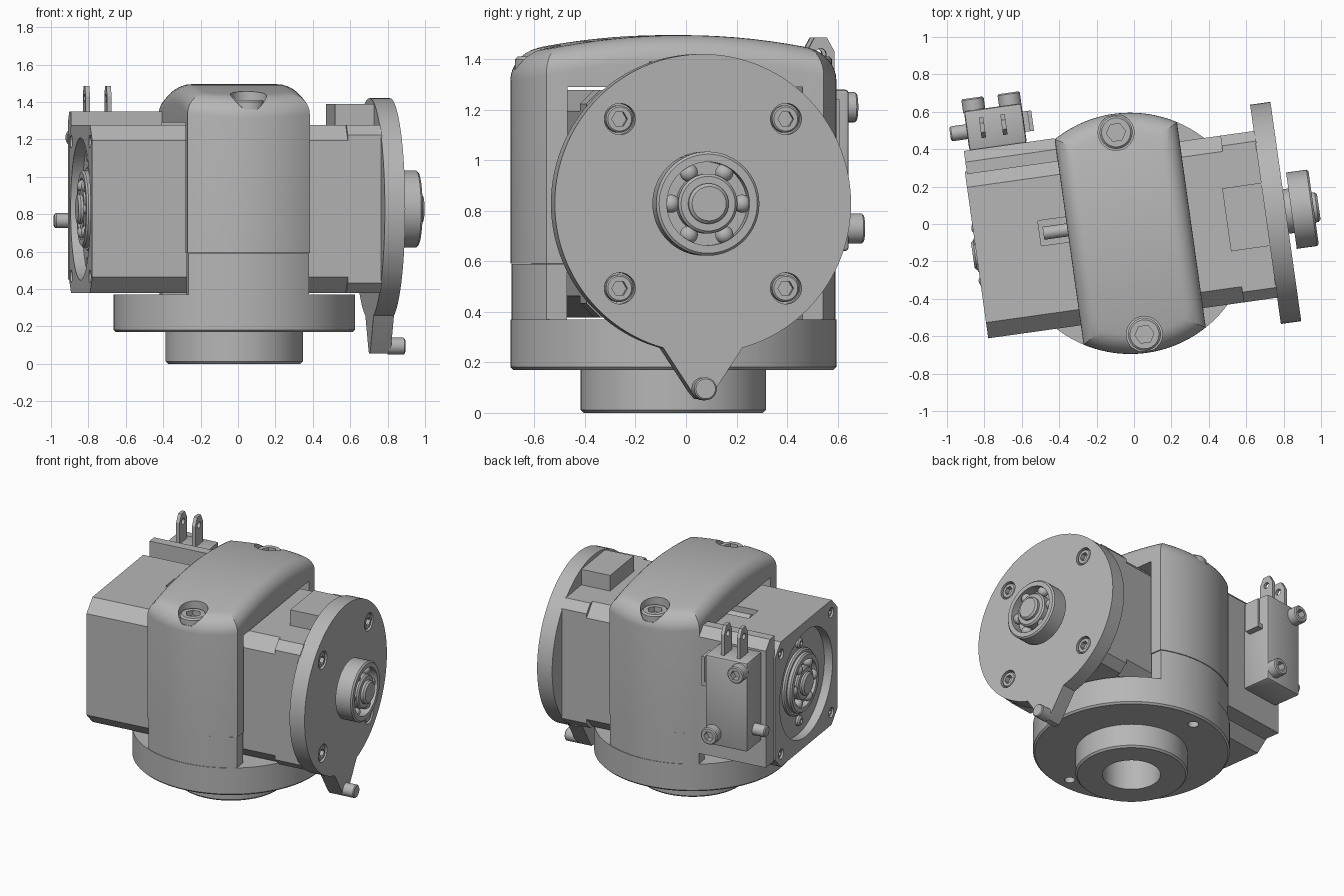
import bpy, bmesh
from math import sin, cos, pi, sqrt, asin, radians
from mathutils import Matrix, Vector

if "Cube" in bpy.data.objects:
    bpy.data.objects.remove(bpy.data.objects["Cube"])

grey = bpy.data.materials.new("machined grey")
grey.use_nodes = True
grey.diffuse_color = (0.47, 0.47, 0.47, 1)
grey.node_tree.nodes["Principled BSDF"].inputs["Base Color"].default_value = (0.47, 0.47, 0.47, 1)

# The whole mechanism is turned slightly about the base axis
FRAME = Matrix.Translation((-0.02, -0.05, 0)) @ Matrix.Rotation(radians(8), 4, 'Z')
AXIS = 0.828          # height of the motor shaft
U, V, Z = Vector((1, 0, 0)), Vector((0, 1, 0)), Vector((0, 0, 1))


def finish(name, bm):
    bmesh.ops.remove_doubles(bm, verts=bm.verts, dist=1e-5)
    bmesh.ops.recalc_face_normals(bm, faces=bm.faces)
    mesh = bpy.data.meshes.new(name)
    bm.to_mesh(mesh)
    bm.free()
    mesh.materials.append(grey)
    obj = bpy.data.objects.new(name, mesh)
    bpy.context.collection.objects.link(obj)
    obj.matrix_world = FRAME
    return obj


def lathe(name, profile, origin, axis, steps=64):
    """Closed (radius, height) profile turned about an axis."""
    bm = bmesh.new()
    vs = [bm.verts.new((r, 0, h)) for r, h in profile]
    edges = [bm.edges.new((vs[i - 1], vs[i])) for i in range(len(vs))
             if profile[i - 1][0] + profile[i][0] > 0]
    bmesh.ops.spin(bm, geom=vs + edges, cent=(0, 0, 0), axis=Z, angle=2 * pi,
                   steps=steps, use_merge=True)
    turn = axis.to_track_quat('Z', 'Y').to_matrix().to_4x4()
    bm.transform(Matrix.Translation(origin) @ turn)
    return finish(name, bm)


def rod(name, origin, axis, r, length, steps=48, c=0.0):
    prof = [(0, 0), (r, 0), (r, length - c), (r - c, length), (0, length)]
    return lathe(name, prof if c else prof[:3] + prof[4:], origin, axis, steps)


def tube(name, origin, axis, r_in, r_out, length, c=0.01):
    return lathe(name, [(r_in, 0), (r_out, 0), (r_out, length - c), (r_out - c, length),
                        (r_in, length)], origin, axis)


def prism(name, outline, u0, u1):
    """Outline in (side, height) pushed along the shaft direction."""
    bm = bmesh.new()
    a, b = ([bm.verts.new((u, v, z)) for v, z in outline] for u in (u0, u1))
    bm.faces.new(a)
    bm.faces.new(b)
    for i in range(len(a)):
        bm.faces.new((a[i - 1], a[i], b[i], b[i - 1]))
    return finish(name, bm)


def box(name, u0, u1, v0, v1, z0, z1):
    return prism(name, [(v0, z0), (v1, z0), (v1, z1), (v0, z1)], u0, u1)


def octagon(h, c):
    k = h - c
    return [(v, AXIS + z) for v, z in ((k, -h), (h, -k), (h, k), (k, h),
                                       (-k, h), (-h, k), (-h, -k), (-k, -h))]


def bake(obj):
    deps = bpy.context.evaluated_depsgraph_get()
    mesh = bpy.data.meshes.new_from_object(obj.evaluated_get(deps))
    obj.modifiers.clear()
    obj.data = mesh


def cut(obj, *tools):
    for t in tools:
        m = obj.modifiers.new("cut", 'BOOLEAN')
        m.operation, m.solver, m.object = 'DIFFERENCE', 'EXACT', t
    bake(obj)
    for t in tools:
        bpy.data.objects.remove(t)
    return obj


def soften(obj, width):
    m = obj.modifiers.new("soft edges", 'BEVEL')
    m.width, m.segments, m.limit_method = width, 2, 'ANGLE'
    bake(obj)
    return obj


def socket_screw(name, origin, axis, r, length):
    o = Vector(origin)
    head = rod(name, o, axis, r, length, 32, r * 0.12)
    return cut(head, rod("hex", o + axis * length * 0.4, axis, r * 0.58, length, 6))


def lens(R, w, arc=14, straight=14):
    """Half widths of a disc trimmed to a band."""
    a, vc = asin(w / R), sqrt(R * R - w * w)
    end = [(R * cos(a * i / arc), R * sin(a * i / arc)) for i in range(arc)]
    mid = [(vc * (1 - 2 * i / straight), w) for i in range(straight + 1)]
    return end + mid + [(-v, h) for v, h in reversed(end)]


def lens_loft(name, R, w, levels, dome):
    """Stack of inset lens rings, with a crowned top."""
    bm, rings = bmesh.new(), []
    for inset, z, crown in levels:
        pts = lens(R - inset, w - inset)
        rings.append([[bm.verts.new((s * h, v, z + crown * dome * (1 - (v / 0.56) ** 2)))
                       for v, h in pts] for s in (1, -1)])
    n = len(rings[0][0])
    for i in range(n - 1):
        for lo, hi in zip(rings, rings[1:]):
            for s in (0, 1):
                bm.faces.new((lo[s][i], lo[s][i + 1], hi[s][i + 1], hi[s][i]))
        for r in (rings[0], rings[-1]):
            bm.faces.new((r[0][i], r[0][i + 1], r[1][i + 1], r[1][i]))
    return finish(name, bm)


# Round base with hollow spigot and two screw holes
base = lathe("base", [(0.19, 0), (0.355, 0), (0.367, 0.012), (0.367, 0.17), (0.633, 0.17),
                      (0.645, 0.182), (0.645, 0.37), (0.19, 0.37)], (0, 0, 0), Z, 128)
cut(base, *[rod("hole", (0, s * 0.545, 0.1), Z, 0.035, 0.2, 24) for s in (1, -1)])

# Side posts rising from the base
posts = lens_loft("base_posts", 0.641, 0.325, [(0, 0.36, 0), (0, 0.59, 0)], 0)
cut(posts, box("gap", -1, 1, -0.47, 0.47, 0.3, 0.8))

# Arched yoke over the motor
fillet = [(0.1 * (1 - cos(t)), 1.335 + 0.1 * sin(t), 1) for t in [i * pi / 16 for i in range(9)]]
yoke = lens_loft("yoke", 0.645, 0.33, [(0, 0.592, 0)] + fillet, 0.06)
cut(yoke, box("gap", -1, 1, -0.47, 0.47, 0.3, 1.29),
    *[rod("bore", (0, s * 0.545, 1.36), Z, 0.096, 0.3) for s in (1, -1)])
for s, side in ((1, "back"), (-1, "front")):
    socket_screw("yoke_screw_" + side, (0, s * 0.545, 1.35), Z, 0.088, 0.06)

# Motor body with rear recess, corner holes and top slot
motor = prism("motor_body", octagon(0.45, 0.085), -0.83, 0.55)
corners = [(a, b) for a in (-1, 1) for b in (-1, 1)]
cut(motor, rod("recess", (-0.77, 0, AXIS), -U, 0.38, 0.2, 96),
    box("slot", -0.48, -0.2, 0.0, 0.135, 1.18, 1.4),
    *[rod("hole", (-0.79, a * 0.36, AXIS + b * 0.36), -U, 0.035, 0.2, 24) for a, b in corners])
for a, b in corners:
    socket_screw("rear_screw", (-0.78, a * 0.36, AXIS + b * 0.36), -U, 0.03, 0.04)
rod("slot_pin", (-0.46, 0.065, 1.235), U, 0.035, 0.2, 24)
for s in (1, -1):
    tube("rear_stud", (-0.765, 0, AXIS + s * 0.28), -U, 0.015, 0.035, 0.03)
tube("rear_bearing_seat", (-0.76, 0, AXIS), -U, 0.165, 0.23, 0.035)

# Gearbox section and the pad on top of it
prism("gearbox", octagon(0.45, 0.055), 0.55, 0.735)
box("gearbox_pad", 0.52, 0.735, -0.17, 0.17, 1.25, 1.39)

# Output disc with pointed tail
arc = [radians(-90 + 15.5 + i * 329 / 110) for i in range(111)]
rim = [(0.592 * cos(t), AXIS + 0.592 * sin(t)) for t in arc]
disc = prism("output_disc", rim + [(-0.045, 0.085), (-0.02, 0.055), (0.02, 0.055), (0.045, 0.085)],
             0.73, 0.84)
spots = [(a * 0.332, AXIS + b * 0.335) for a, b in corners]
cut(disc, *[rod("bore", (0.79, v, z), U, 0.062, 0.2, 32) for v, z in spots])
for v, z in spots:
    socket_screw("disc_screw", (0.78, v, z), U, 0.054, 0.055)
rod("tail_pin", (0.83, 0, 0.095), U, 0.045, 0.09, 32, 0.006)


# Ball bearings at both ends of the shaft
def bearing(name, u, axis, length):
    o = Vector((u, 0, AXIS))
    tube(name + "_outer_ring", o, axis, 0.165, 0.206, length)
    tube(name + "_inner_ring", o, axis, 0.08, 0.118, length)
    tube(name + "_web", o, axis, 0.1, 0.19, length * 0.4)
    for i in range(6):
        bm = bmesh.new()
        bmesh.ops.create_uvsphere(bm, u_segments=20, v_segments=12, radius=0.036)
        spot = Vector((0, cos(i * pi / 3), sin(i * pi / 3))) * 0.142
        bm.transform(Matrix.Translation(o + axis * length * 0.62 + spot))
        finish(name + "_ball", bm)


rod("disc_hub", (0.83, 0, AXIS), U, 0.12, 0.045)
bearing("front_bearing", 0.87, U, 0.12)
rod("front_shaft", (0.84, 0, AXIS), U, 0.08, 0.178, 48, 0.012)
bearing("rear_bearing", -0.765, -U, 0.06)
rod("rear_shaft", (-0.76, 0, AXIS), -U, 0.08, 0.09, 48, 0.012)

# Mounting plate for the switch
prism("switch_plate", [(0.435, 0.45), (0.56, 0.45), (0.56, 1.29), (0.5, 1.35), (0.435, 1.35)],
      -0.82, -0.33)

# Switch with screws, button and terminals
soften(box("switch_body", -0.79, -0.48, 0.555, 0.77, 0.64, 1.28), 0.015)
for u, z in ((-0.735, 1.21), (-0.54, 0.73)):
    socket_screw("switch_screw", (u, 0.76, z), V, 0.06, 0.075)
rod("switch_button", (-0.78, 0.66, 0.765), -U, 0.04, 0.1, 32, 0.008)
for u in (-0.704, -0.588):
    blade = prism("terminal", [(0.615, 1.27), (0.725, 1.27), (0.725, 1.43), (0.695, 1.485),
                               (0.645, 1.485), (0.615, 1.43)], u - 0.012, u + 0.012)
    cut(blade, rod("hole", (u - 0.1, 0.67, 1.42), U, 0.022, 0.2, 20))
box("side_terminal_foot", -0.49, -0.44, 0.615, 0.725, 1.03, 1.06)
box("side_terminal", -0.455, -0.433, 0.615, 0.725, 1.03, 1.24)

# Smooth round surfaces while keeping crisp edges
for o in bpy.context.scene.objects:
    o.select_set(o.type == 'MESH')
    if o.type == 'MESH':
        bpy.context.view_layer.objects.active = o
bpy.ops.object.shade_smooth_by_angle(angle=radians(25))
